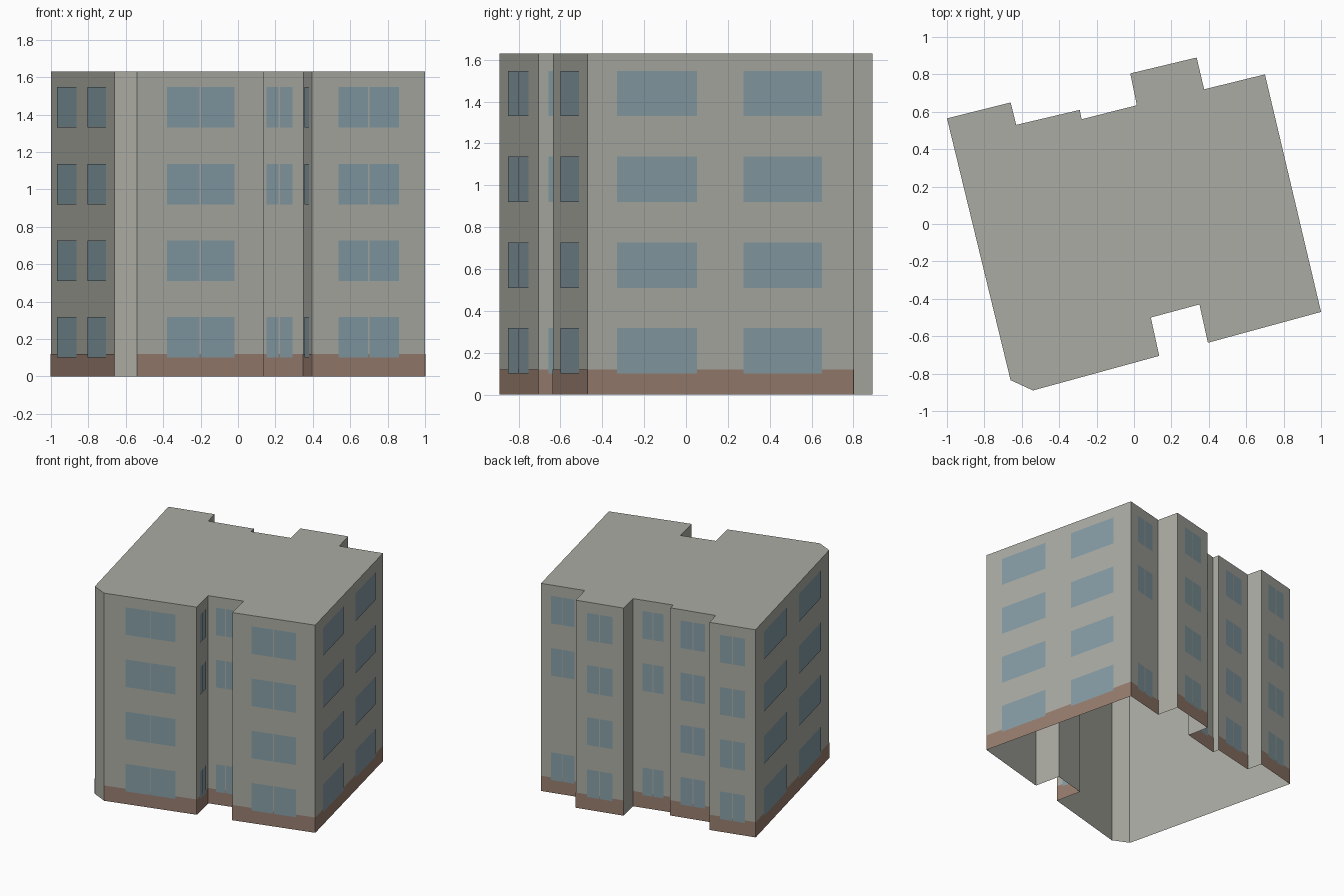
import bpy
from mathutils import Vector

cube = bpy.data.objects.get("Cube")
if cube:
    bpy.data.objects.remove(cube, do_unlink=True)


def material(name, rgb):
    mat = bpy.data.materials.new(name)
    mat.use_nodes = True
    color = (*rgb, 1.0)
    mat.diffuse_color = color
    bsdf = next(n for n in mat.node_tree.nodes if n.type == "BSDF_PRINCIPLED")
    bsdf.inputs["Base Color"].default_value = color
    return mat


def mesh_object(name, verts, faces, mat):
    mesh = bpy.data.meshes.new(name)
    mesh.from_pydata(verts, [], faces)
    mesh.materials.append(mat)
    obj = bpy.data.objects.new(name, mesh)
    bpy.context.collection.objects.link(obj)
    return obj


def panel(start, end, t0, t1, z0, z1, lift):
    """Corners of a plate lying just outside the wall from start to end."""
    a, b = Vector(start), Vector(end)
    along = (b - a).normalized()
    out = Vector((along.y, -along.x)) * lift
    p, q = a.lerp(b, t0) + out, a.lerp(b, t1) + out
    return [(p.x, p.y, z0), (q.x, q.y, z0), (q.x, q.y, z1), (p.x, p.y, z1)]


def panel_object(name, panels, mat):
    verts = [v for quad in panels for v in quad]
    faces = [tuple(range(i, i + 4)) for i in range(0, len(verts), 4)]
    return mesh_object(name, verts, faces, mat)


concrete = material("concrete grey", (0.41, 0.41, 0.37))
brick = material("brown plinth", (0.31, 0.205, 0.157))
glass = material("blue grey glass", (0.235, 0.335, 0.375))

HEIGHT = 1.63
PLINTH = 0.12
FLOORS = [0.10, 0.51, 0.92, 1.33]
WINDOW_HEIGHT = 0.217

# Each corner, with the kind of wall that runs from it to the next one
plan = [
    (-0.66, -0.835, "blank"), (-0.54, -0.89, "pair"),
    (0.135, -0.705, "recess"), (0.09, -0.50, "recess"),
    (0.35, -0.43, "recess"), (0.395, -0.635, "pair"),
    (1.0, -0.47, "side"), (0.70, 0.80, "recess"),
    (0.375, 0.72, "blank"), (0.335, 0.89, "pair"),
    (-0.02, 0.805, "blank"), (0.015, 0.635, "recess"),
    (-0.28, 0.56, "blank"), (-0.29, 0.61, "pair"),
    (-0.63, 0.53, "blank"), (-0.66, 0.65, "pair"),
    (-1.0, 0.565, "side"),
]
corners = [(x, y) for x, y, kind in plan]
count = len(corners)

# Walls and flat roof, open underneath
verts = [(x, y, z) for z in (0, HEIGHT) for x, y in corners]
faces = [(i, (i + 1) % count, (i + 1) % count + count, i + count) for i in range(count)]
faces.append(tuple(range(count, 2 * count)))
mesh_object("building_shell", verts, faces, concrete)

# Plinth and window plates on every wall that is not blank
plinths, windows = [], []
for i, (x, y, kind) in enumerate(plan):
    if kind == "blank":
        continue
    a, b = corners[i], corners[(i + 1) % count]
    plinths.append(panel(a, b, 0, 1, 0, PLINTH, 0.002))
    if kind == "side":
        spans = [(0.11, 0.41), (0.585, 0.88)]
    else:
        gap = 0.0035 / (Vector(b) - Vector(a)).length
        spans = [(0.235, 0.5 - gap), (0.5 + gap, 0.77)]
    for floor, z in enumerate(FLOORS):
        if kind == "recess" and floor == 1:
            continue
        for t0, t1 in spans:
            windows.append(panel(a, b, t0, t1, z, z + WINDOW_HEIGHT, 0.004))

panel_object("plinth", plinths, brick)
panel_object("windows", windows, glass)
